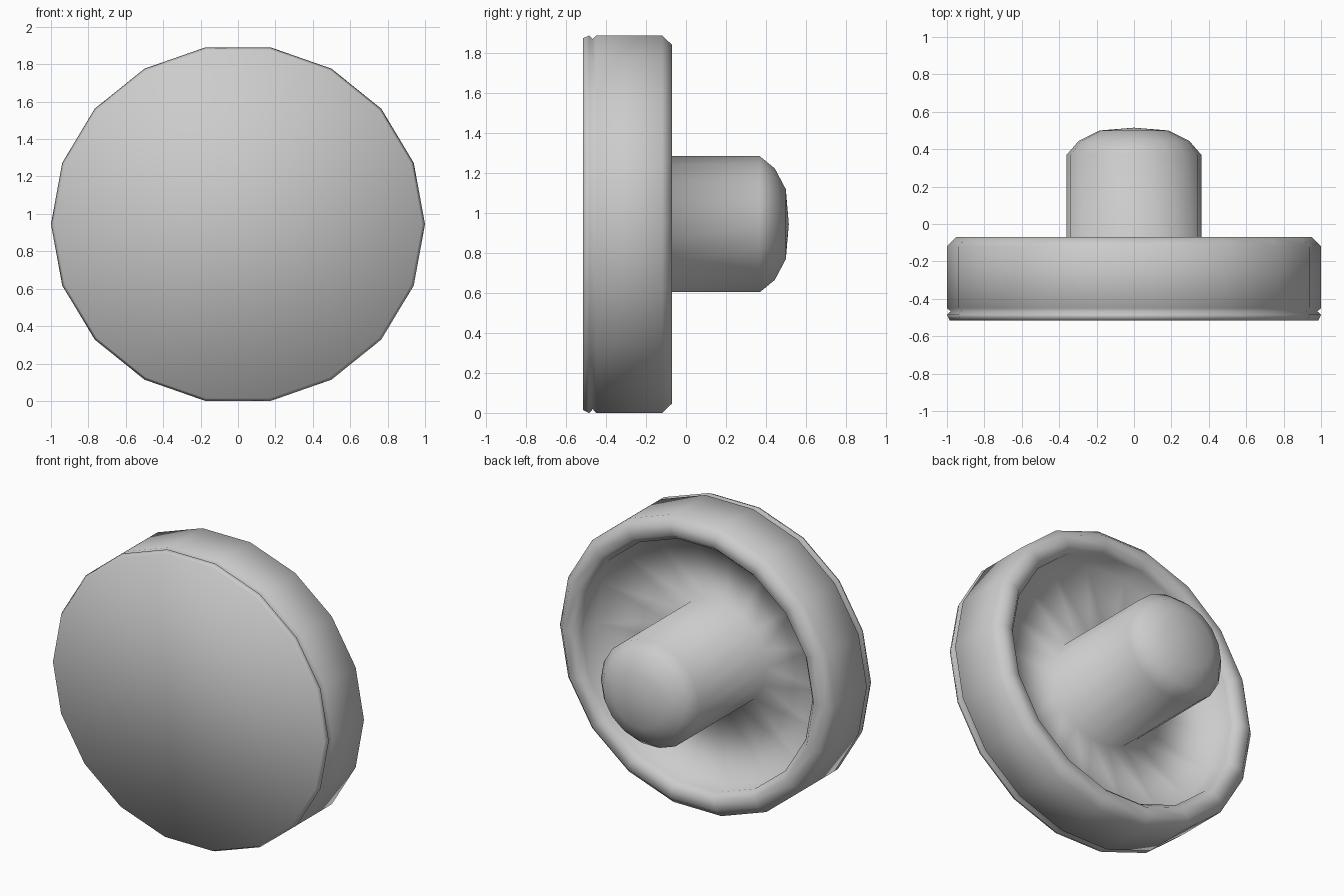
import bpy
import bmesh
from math import cos, sin, tau

cube = bpy.data.objects.get("Cube")
if cube:
    bpy.data.objects.remove(cube, do_unlink=True)

SIDES = 18
SQUASH = 0.96      # height against width of the round sections
CENTRE_Z = 0.945

grey = bpy.data.materials.new("light_grey")
grey.use_nodes = True
grey.diffuse_color = (0.6, 0.6, 0.6, 1)
grey.node_tree.nodes["Principled BSDF"].inputs["Base Color"].default_value = (0.6, 0.6, 0.6, 1)

# Profile as (radius, y), from the front face round into the hollow and along the stem
face_edge = [(0.985, -0.515), (1.0, -0.485), (0.98, -0.467), (1.0, -0.45)]
rim = [(1.0, -0.12), (0.95, -0.07), (0.88, -0.07), (0.84, -0.115)]
hollow = [(0.84, -0.26), (0.36, -0.315)]
stem = [(0.36, 0.37), (0.295, 0.445), (0.185, 0.5)]
TIP_Y = 0.515


def lathe(name, profile, tip_y, material):
    """Turn a profile about the y axis, with a flat front and a pointed back."""
    bm = bmesh.new()
    rings = [[bm.verts.new((r * cos(tau * i / SIDES), y,
                            CENTRE_Z + SQUASH * r * sin(tau * i / SIDES)))
              for i in range(SIDES)] for r, y in profile]
    bm.faces.new(rings[0])
    for a, b in zip(rings, rings[1:]):
        for i in range(SIDES):
            j = (i + 1) % SIDES
            bm.faces.new((a[i], a[j], b[j], b[i]))
    tip = bm.verts.new((0, tip_y, CENTRE_Z))
    for i in range(SIDES):
        bm.faces.new((rings[-1][i], rings[-1][(i + 1) % SIDES], tip))
    bmesh.ops.recalc_face_normals(bm, faces=bm.faces)
    for f in bm.faces:
        f.smooth = True
    mesh = bpy.data.meshes.new(name)
    bm.to_mesh(mesh)
    bm.free()
    mesh.materials.append(material)
    obj = bpy.data.objects.new(name, mesh)
    bpy.context.collection.objects.link(obj)
    return obj


# Hollow-backed knob with its stem
lathe("knob_with_stem", face_edge + rim + hollow + stem, TIP_Y, grey)
